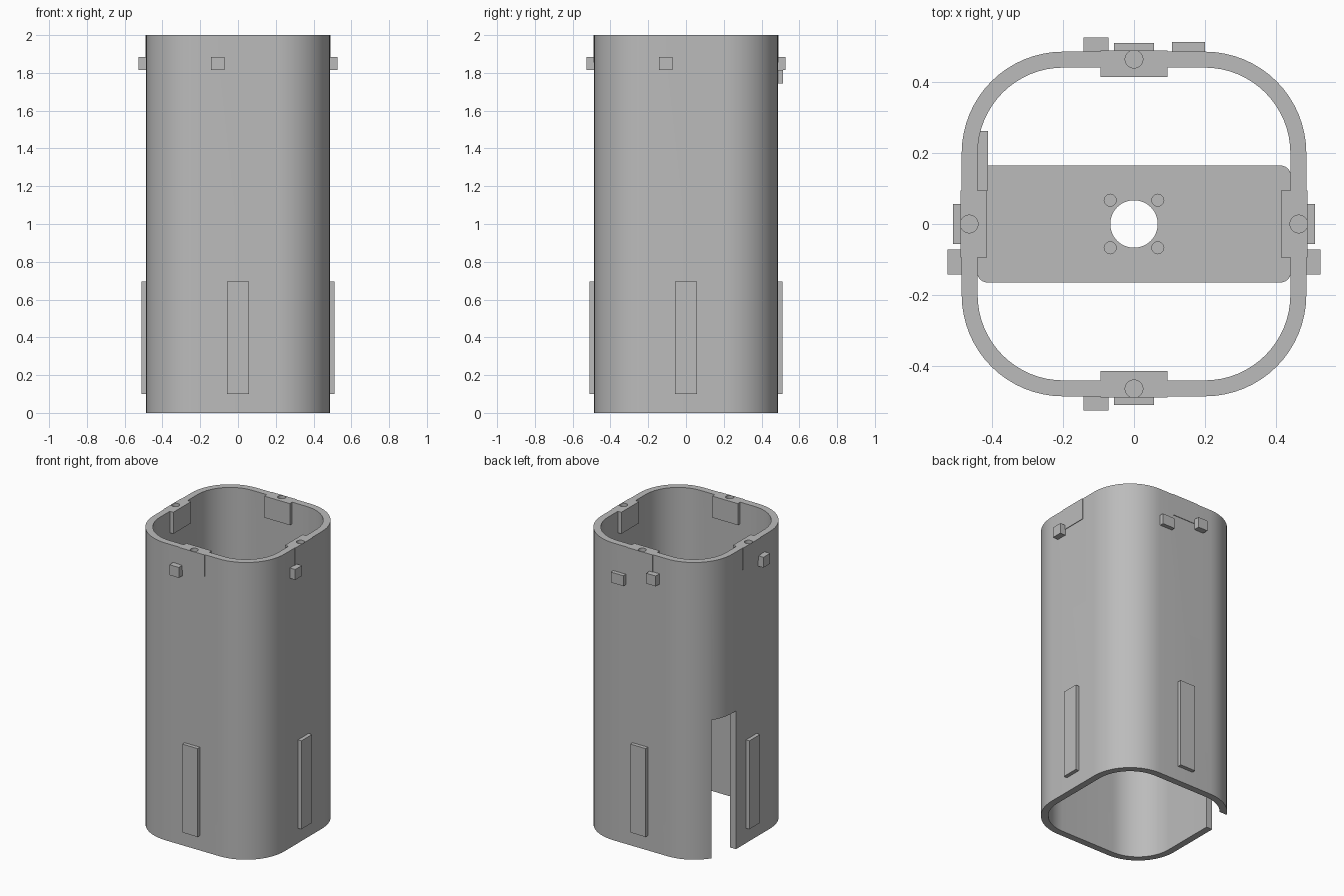
import bpy
import bmesh
from math import cos, sin, pi, radians
from mathutils import Matrix

cube = bpy.data.objects.get("Cube")
if cube:
    bpy.data.objects.remove(cube)

HEIGHT = 2.0
OUTER, INNER, FLAT = 0.486, 0.441, 0.2

grey = bpy.data.materials.new("plain grey")
grey.use_nodes = True
colour = (0.5, 0.5, 0.5, 1)
grey.diffuse_color = colour
grey.node_tree.nodes["Principled BSDF"].inputs["Base Color"].default_value = colour


def make_object(name, bm):
    bmesh.ops.recalc_face_normals(bm, faces=bm.faces)
    mesh = bpy.data.meshes.new(name)
    bm.to_mesh(mesh)
    bm.free()
    mesh.materials.append(grey)
    obj = bpy.data.objects.new(name, mesh)
    bpy.context.scene.collection.objects.link(obj)
    return obj


def prism(name, points, z0, z1):
    bm = bmesh.new()
    face = bm.faces.new([bm.verts.new((x, y, z0)) for x, y in points])
    top = bmesh.ops.extrude_face_region(bm, geom=[face])["geom"]
    verts = [v for v in top if isinstance(v, bmesh.types.BMVert)]
    bmesh.ops.translate(bm, verts=verts, vec=(0, 0, z1 - z0))
    return make_object(name, bm)


def rounded(hx, hy, radius, steps):
    points = []
    corners = [(1, 1), (-1, 1), (-1, -1), (1, -1)]
    for quarter, (sx, sy) in enumerate(corners):
        for i in range(steps + 1):
            a = (quarter + i / steps) * pi / 2
            points.append((sx * (hx - radius) + radius * cos(a),
                           sy * (hy - radius) + radius * sin(a)))
    return points


def box(name, x, y, z, turn=0):
    obj = prism(name, [(x[0], y[0]), (x[1], y[0]), (x[1], y[1]), (x[0], y[1])], *z)
    obj.data.transform(Matrix.Rotation(turn, 4, "Z"))
    return obj


def cylinder(name, x, y, radius, z0, z1, sides=32):
    ring = [2 * pi * i / sides for i in range(sides)]
    return prism(name, [(x + radius * cos(a), y + radius * sin(a)) for a in ring], z0, z1)


def combine(target, others, operation):
    # Apply each boolean, then remove its helper
    for other in others:
        other.hide_render = True
        mod = target.modifiers.new("cut", "BOOLEAN")
        mod.operation, mod.solver, mod.object = operation, "EXACT", other
        deps = bpy.context.evaluated_depsgraph_get()
        mesh = bpy.data.meshes.new_from_object(target.evaluated_get(deps))
        target.modifiers.clear()
        target.data = mesh
        bpy.data.objects.remove(other)


def smooth(obj):
    obj.data.shade_smooth()
    obj.data.set_sharp_from_angle(angle=radians(30))


# Hollow rounded square shell
shell = prism("shell", rounded(OUTER, OUTER, OUTER - FLAT, 16), 0, HEIGHT)
bore = prism("bore", rounded(INNER, INNER, INNER - FLAT, 16), -0.1, HEIGHT + 0.1)
combine(shell, [bore], "DIFFERENCE")

# Thick pads at the rim, one in the middle of each side
turns = [i * pi / 2 for i in range(4)]
pads = [box("pad", (-0.095, 0.095), (-0.49, -0.415), (1.855, HEIGHT), t) for t in turns]
combine(shell, pads, "UNION")

# Screw holes in the pads and the doorway low on one side
holes = [cylinder("hole", 0.465 * cos(t), 0.465 * sin(t), 0.025, 1.9, 2.1) for t in turns]
doorway = box("doorway", (-0.6, -0.3), (0.163, 0.355), (-0.1, 0.93))
combine(shell, holes + [doorway], "DIFFERENCE")
smooth(shell)

# Long strips on the lower half of each side
for side, t in zip(("front", "left", "back", "right"), turns):
    box(side + "_strip", (-0.057, 0.057), (-0.511, -0.47), (0.1, 0.695), t)

# Small blocks near the rim, all offset to the same axis direction
low, high = -0.143, -0.072
levels = (1.815, 1.885)
for side, s in (("front", -1), ("back", 1)):
    box(side + "_block", (low, high), sorted((s * 0.47, s * 0.526)), levels)
for side, s in (("right", -1), ("left", 1)):
    box(side + "_block", sorted((s * 0.47, s * 0.526)), (low, high), levels)
box("back_low_block", (0.107, 0.2), (0.47, 0.513), (1.745, 1.815))

# Cross plate inside with a centre opening and four shallow screw holes
plate = prism("cross_plate", rounded(0.443, 0.165, 0.03, 6), 0.93, 1.0)
cutters = [cylinder("opening", 0, 0, 0.067, 0.8, 1.1, 48)]
for sx in (-1, 1):
    for sy in (-1, 1):
        cutters.append(cylinder("screw_hole", sx * 0.067, sy * 0.067, 0.017, 0.96, 1.1, 20))
combine(plate, cutters, "DIFFERENCE")
smooth(plate)

# Inner stop above the doorway
box("inner_stop", (-0.445, -0.412), (0.095, 0.262), (0.95, 1.1))
